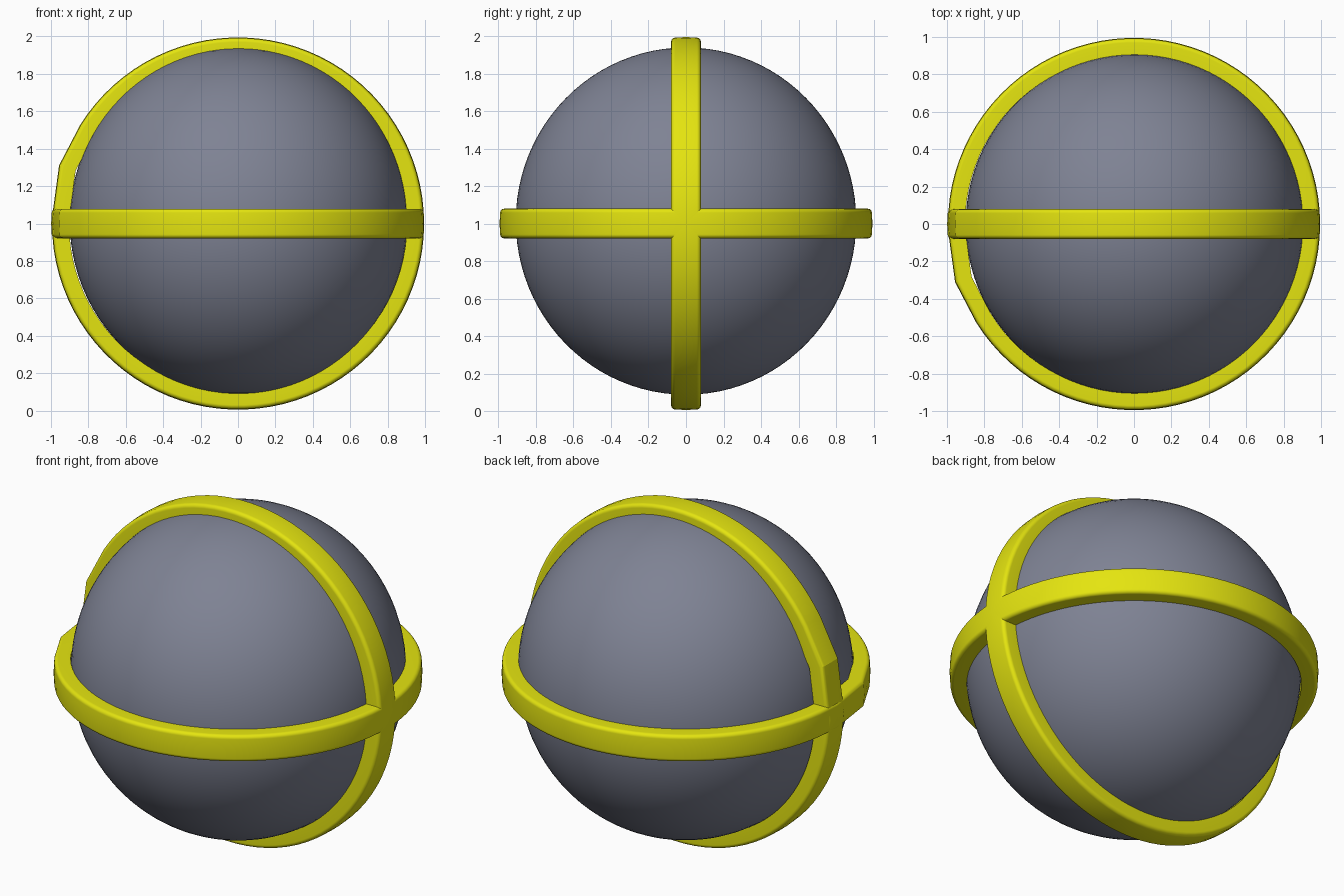
import bpy, bmesh, math
from mathutils import Matrix, Vector

cube = bpy.data.objects.get("Cube")
if cube:
    bpy.data.objects.remove(cube, do_unlink=True)


def material(name, rgb):
    m = bpy.data.materials.new(name)
    m.use_nodes = True
    m.diffuse_color = (*rgb, 1)
    m.node_tree.nodes["Principled BSDF"].inputs["Base Color"].default_value = (*rgb, 1)
    return m


def finish(bm, name, mat, angle):
    mesh = bpy.data.meshes.new(name)
    bmesh.ops.recalc_face_normals(bm, faces=bm.faces)
    bm.to_mesh(mesh)
    bm.free()
    mesh.materials.append(mat)
    obj = bpy.data.objects.new(name, mesh)
    bpy.context.collection.objects.link(obj)
    bpy.ops.object.select_all(action="DESELECT")
    obj.select_set(True)
    bpy.context.view_layer.objects.active = obj
    bpy.ops.object.shade_smooth_by_angle(angle=math.radians(angle))
    return obj


yellow = material("yellow", (0.78, 0.78, 0.005))
grey = material("slate grey", (0.21, 0.225, 0.295))

# Ball, slightly taller than wide
bm = bmesh.new()
bmesh.ops.create_uvsphere(bm, u_segments=96, v_segments=48, radius=1)
bm.transform(Matrix.Translation((0.003, 0, 1.013)) @ Matrix.Diagonal((0.903, 0.908, 0.926, 1)))
finish(bm, "ball", grey, 30)

# Band cross-section (radius, offset): flat inside, rounded outer edges
HALF, INNER, OUTER, ROUND = 0.079, 0.903, 0.995, 0.022
corner = []
for i in range(9):
    a = math.radians(90 * i / 8)
    corner.append((OUTER - 0.003 - ROUND * (1 - math.sin(a)), HALF - ROUND * (1 - math.cos(a))))
half = [(INNER, HALF)] + corner
section = half + [(OUTER, 0)] + [(r, -w) for r, w in reversed(half)]

# Band path (degrees, scale): a circle with one straight stretch and a kink
path = [(0, 1.004), (18, 1.011)] + [(d, 1) for d in range(32, 356, 4)]


def band(name, turn):
    bm = bmesh.new()
    rings = []
    for deg, scale in path:
        a = math.radians(deg)
        rings.append([bm.verts.new(Vector((-r * scale * math.cos(a), -r * scale * math.sin(a), w)))
                      for r, w in section])
    count = len(section)
    for i, ring in enumerate(rings):
        after = rings[(i + 1) % len(rings)]
        for j in range(count):
            k = (j + 1) % count
            bm.faces.new((ring[j], ring[k], after[k], after[j]))
    bm.transform(Matrix.Translation((0, 0, 1)) @ Matrix.Rotation(math.radians(turn), 4, "X"))
    finish(bm, name, yellow, 15)


band("level_band", 0)
band("upright_band", -90)
